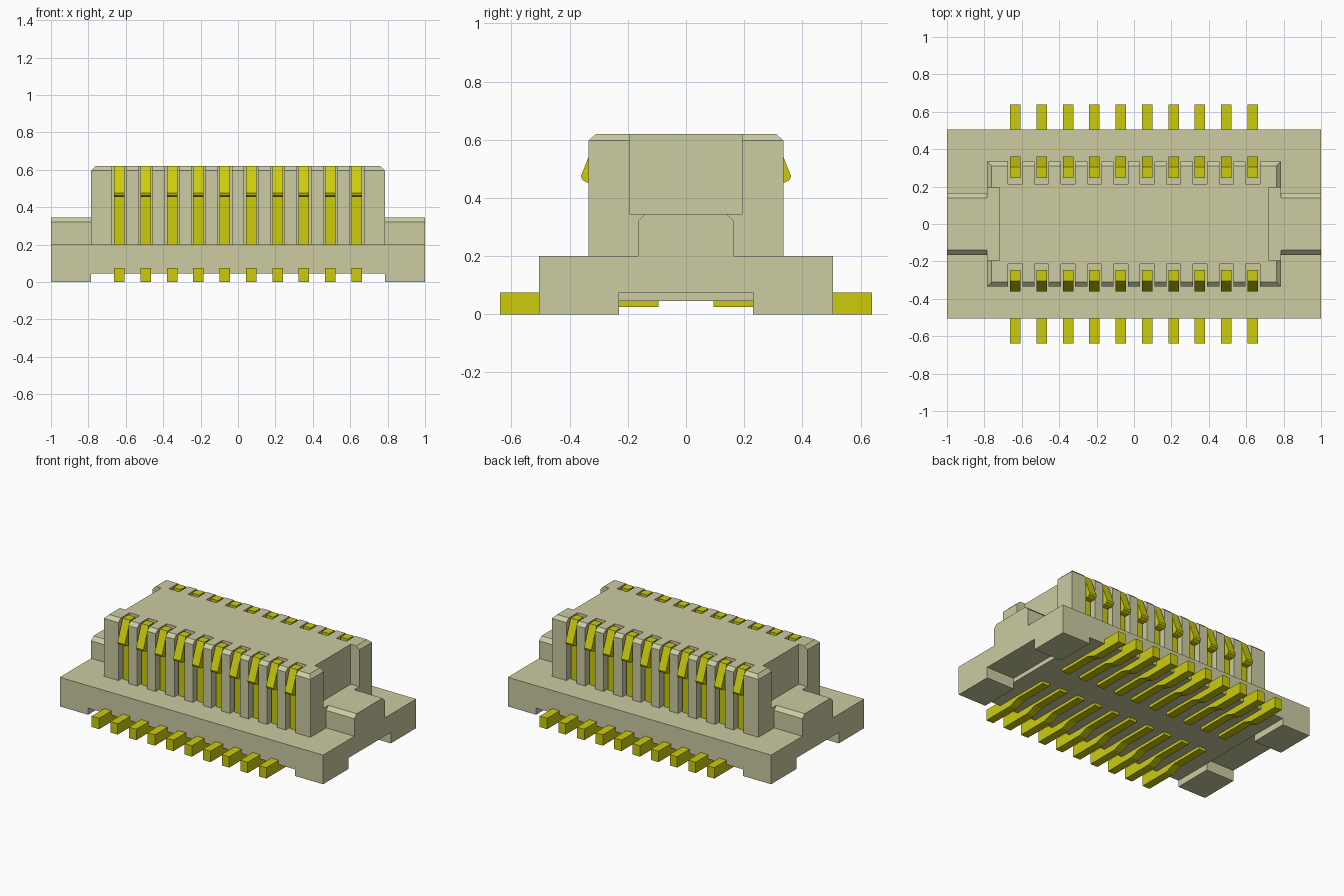
import bpy
import bmesh

if "Cube" in bpy.data.objects:
    bpy.data.objects.remove(bpy.data.objects["Cube"], do_unlink=True)


def material(name, rgb):
    m = bpy.data.materials.new(name)
    m.use_nodes = True
    m.diffuse_color = (*rgb, 1)
    bsdf = m.node_tree.nodes["Principled BSDF"]
    bsdf.inputs["Base Color"].default_value = (*rgb, 1)
    bsdf.inputs["Roughness"].default_value = 0.6
    return m


BEIGE = material("beige_plastic", (0.604, 0.604, 0.367))
GOLD = material("yellow_gold", (0.604, 0.604, 0.004))


def finish(bm, name, mat):
    bmesh.ops.recalc_face_normals(bm, faces=bm.faces[:])
    me = bpy.data.meshes.new(name)
    bm.to_mesh(me)
    bm.free()
    me.materials.append(mat)
    ob = bpy.data.objects.new(name, me)
    bpy.context.collection.objects.link(ob)
    return ob


def add_box(bm, x0, x1, y0, y1, z0, z1):
    verts = bmesh.ops.create_cube(bm, size=1)["verts"]
    for v in verts:
        v.co = (x0 if v.co.x < 0 else x1,
                y0 if v.co.y < 0 else y1,
                z0 if v.co.z < 0 else z1)


def boxes(name, specs, mat=BEIGE):
    bm = bmesh.new()
    for s in specs:
        add_box(bm, *s)
    return finish(bm, name, mat)


def profile_x(name, points, x0, x1, mat):
    """Extrude a (y, z) profile along x."""
    bm = bmesh.new()
    face = bm.faces.new([bm.verts.new((x0, y, z)) for y, z in points])
    ext = bmesh.ops.extrude_face_region(bm, geom=[face])["geom"]
    for v in ext:
        if isinstance(v, bmesh.types.BMVert):
            v.co.x = x1
    return finish(bm, name, mat)


def cut(target, specs):
    """Subtract a set of separate boxes and discard the cutter."""
    cutter = boxes("cutter", specs)
    cutter.hide_render = True
    mod = target.modifiers.new("cut", "BOOLEAN")
    mod.operation = "DIFFERENCE"
    mod.solver = "EXACT"
    mod.object = cutter
    bpy.context.view_layer.objects.active = target
    bpy.ops.object.modifier_apply(modifier=mod.name)
    bpy.data.objects.remove(cutter, do_unlink=True)


PIN_X = [-0.635 + i * 1.27 / 9 for i in range(10)]

# Base plate with four feet: channel across the middle, notches at the ends
base = boxes("base_plate", [(-1, 1, -0.505, 0.505, 0, 0.2)])
cut(base, [(-0.785, 0.785, -0.7, 0.7, -0.1, 0.045)])
cut(base, [(0.785, 1.1, -0.23, 0.23, -0.1, 0.075),
           (-1.1, -0.785, -0.23, 0.23, -0.1, 0.075)])

# Raised housing with a chamfered top rim
bm = bmesh.new()
add_box(bm, -0.785, 0.785, -0.335, 0.335, 0.2, 0.597)
top = max(bm.faces, key=lambda f: f.calc_center_median().z)
ext = bmesh.ops.extrude_face_region(bm, geom=[top])["geom"]
bmesh.ops.delete(bm, geom=[top], context="FACES_ONLY")
for v in ext:
    if isinstance(v, bmesh.types.BMVert):
        v.co = (v.co.x * 0.762 / 0.785, v.co.y * 0.31 / 0.335, 0.62)
housing = finish(bm, "housing", BEIGE)

# Contact slots along both long sides, recesses at both ends
slots = []
for x in PIN_X:
    slots.append((x - 0.038, x + 0.038, 0.215, 0.4, 0.15, 0.7))
    slots.append((x - 0.038, x + 0.038, -0.4, -0.215, 0.15, 0.7))
cut(housing, slots)
cut(housing, [(0.72, 0.9, -0.195, 0.195, 0.345, 0.7),
              (-0.9, -0.72, -0.195, 0.195, 0.345, 0.7)])

# End tabs with chamfered tops
TAB = [(-0.165, 0.2), (0.165, 0.2), (0.165, 0.32),
       (0.14, 0.345), (-0.14, 0.345), (-0.165, 0.32)]
profile_x("left_end_tab", TAB, 0.785, 1.0, BEIGE)
profile_x("right_end_tab", TAB, -1.0, -0.785, BEIGE)

# Gold contacts: upright spring in the slot and solder tail under the base
SPRING = [(0.245, 0.2), (0.245, 0.62), (0.304, 0.62), (0.361, 0.475),
          (0.357, 0.463), (0.342, 0.454), (0.302, 0.454), (0.302, 0.2)]
TAIL = [(0.64, 0), (0.64, 0.075), (0.40, 0.075), (0.33, 0.06),
        (0.095, 0.06), (0.095, 0.025), (0.34, 0.025), (0.41, 0)]
for side, s in (("back", 1), ("front", -1)):
    for i, x in enumerate(PIN_X, 1):
        for part, pts in (("spring", SPRING), ("tail", TAIL)):
            profile_x(f"{side}_contact_{part}_{i}",
                      [(s * y, z) for y, z in pts],
                      x - 0.028, x + 0.028, GOLD)
